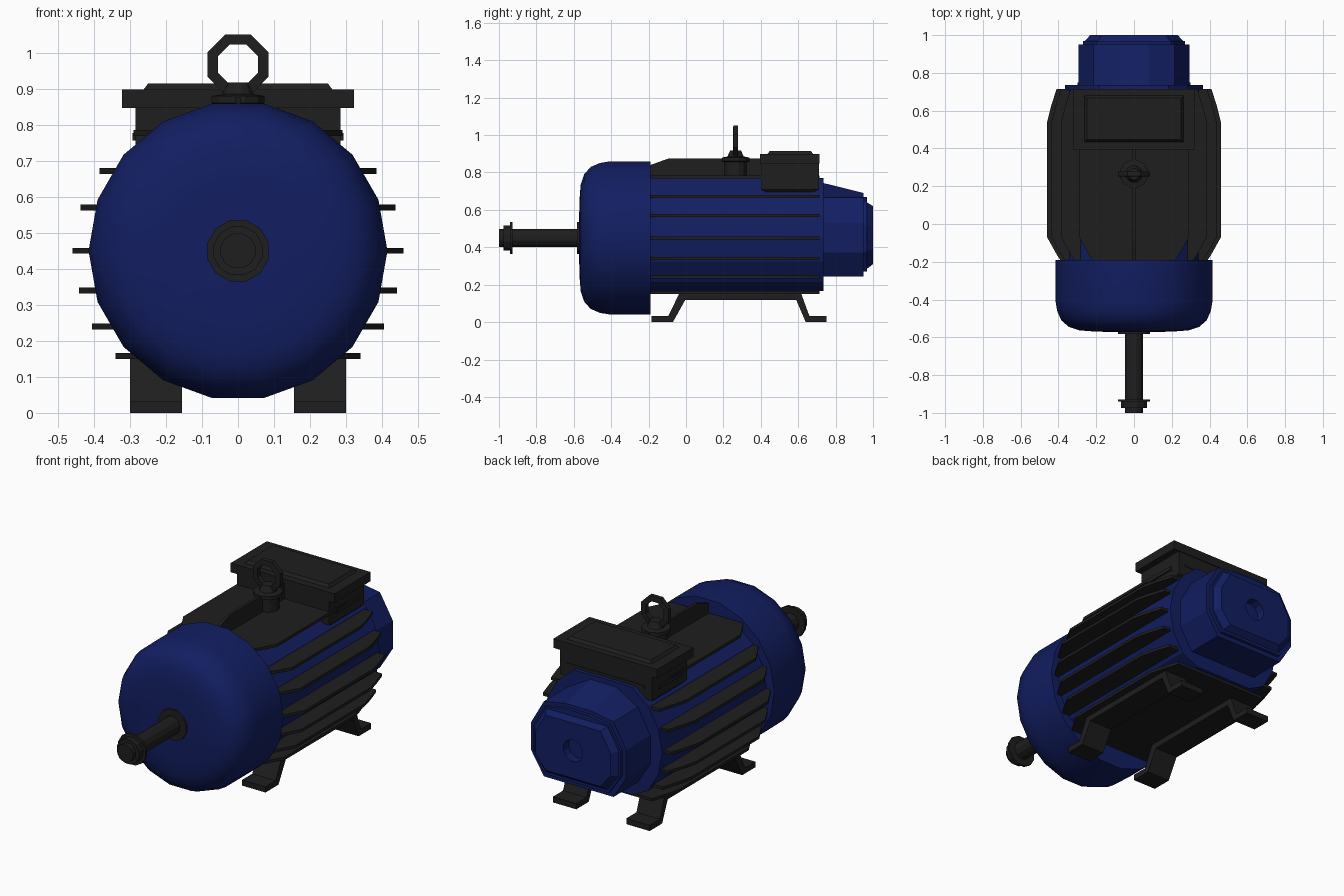
import bpy, bmesh
from math import cos, sin, pi, radians

if "Cube" in bpy.data.objects:
    bpy.data.objects.remove(bpy.data.objects["Cube"])


def material(name, color):
    m = bpy.data.materials.new(name)
    m.diffuse_color = color
    m.use_nodes = True
    m.node_tree.nodes["Principled BSDF"].inputs["Base Color"].default_value = m.diffuse_color
    return m


BLUE = material("blue_paint", (0.006, 0.013, 0.12, 1))
BLACK = material("black_metal", (0.013, 0.013, 0.013, 1))
AXIS = 0.45  # height of the shaft axis


def add(name, bm, mat, smooth=None):
    bmesh.ops.recalc_face_normals(bm, faces=bm.faces)
    me = bpy.data.meshes.new(name)
    bm.to_mesh(me)
    bm.free()
    me.materials.append(mat)
    ob = bpy.data.objects.new(name, me)
    bpy.context.collection.objects.link(ob)
    if smooth:
        bpy.ops.object.select_all(action='DESELECT')
        ob.select_set(True)
        bpy.context.view_layer.objects.active = ob
        bpy.ops.object.shade_smooth_by_angle(angle=radians(smooth))
    return ob


def loft(name, rings, mat, closed=False, smooth=None):
    """Bridge rings of equal point count; cap both ends or close into a loop."""
    bm = bmesh.new()
    rs = [[bm.verts.new(p) for p in ring] for ring in rings]
    n = len(rs[0])
    for a, b in zip(rs, rs[1:] + (rs[:1] if closed else [])):
        for i in range(n):
            j = (i + 1) % n
            bm.faces.new((a[i], a[j], b[j], b[i]))
    if not closed:
        bm.faces.new(rs[0])
        bm.faces.new(rs[-1])
    return add(name, bm, mat, smooth)


def ring_y(r, y, n, z=AXIS, phase=0.0, low=-9, high=9):
    """Polygon around the y direction, flattened at heights low and high."""
    return [(r * cos(phase + 2 * pi * i / n), y,
             min(high, max(low, z + r * sin(phase + 2 * pi * i / n)))) for i in range(n)]


def ring_z(r, z, n, y):
    return [(r * cos(2 * pi * (i + .5) / n), y + r * sin(2 * pi * (i + .5) / n), z) for i in range(n)]


def rect(x, y0, y1, z):
    return [(-x, y0, z), (x, y0, z), (x, y1, z), (-x, y1, z)]


def box(name, x0, x1, y0, y1, z0, z1):
    return loft(name, [[(x0, y0, z), (x1, y0, z), (x1, y1, z), (x0, y1, z)] for z in (z0, z1)], BLACK)


# Front bell cover
bell = [(0.05, -.572), (.20, -.57), (.29, -.563), (.345, -.545), (.385, -.51),
        (.407, -.46), (.415, -.41), (.415, -.19)]
loft("front_cover", [ring_y(r, y, 18) for r, y in bell], BLUE, smooth=35)

# Motor body, flattened above and below
loft("motor_body", [ring_y(.366, y, 18, low=.166, high=.77) for y in (-.2, .735)], BLUE)

# Rear cap with a recessed bearing hole
P = pi / 12
loft("rear_cap", [
    ring_y(.305, .73, 12, phase=P, low=.245, high=.755),
    ring_y(.305, .95, 12, phase=P, low=.245, high=.69),
    ring_y(.28, .95, 12, phase=P, low=.27, high=.67),
    ring_y(.28, .968, 12, phase=P, low=.27, high=.67),
    ring_y(.27, .968, 12, phase=P, low=.285, high=.64),
    ring_y(.24, 1.0, 12, phase=P, low=.31, high=.62),
    ring_y(.062, 1.0, 12, z=.465, phase=P),
    ring_y(.062, .95, 12, z=.465, phase=P)], BLUE)

# Output shaft with collars
shaft = [(.05, -1.0), (.05, -.975), (.07, -.975), (.07, -.94), (.088, -.94), (.088, -.928),
         (.05, -.928), (.05, -.582), (.088, -.582), (.088, -.56)]
loft("shaft", [ring_y(r, y, 12, phase=P) for r, y in shaft], BLACK)

# Cooling fins: full-width plates with tapered ends, including top and bottom plates
for k, (z, w) in enumerate([(.777, .29), (.672, .385), (.57, .437), (.45, .46),
                            (.34, .442), (.24, .405), (.158, .34)]):
    half = [(w - .07, -.19), (w - .05, -.16), (w, -.07), (w, .54), (w - .02, .62), (w - .05, .715)]
    outline = half + [(-x, y) for x, y in reversed(half)]
    loft(f"cooling_fin_{k + 1}", [[(x, y, z + d) for x, y in outline] for d in (-.008, .008)], BLACK)

# Central ridge on the top
ridge = [(-.19, .765), (-.19, .84), (-.09, .876), (.41, .876), (.41, .765)]
loft("top_ridge", [[(x, y, z) for y, z in ridge] for x in (-.008, .008)], BLACK)

# Mounting feet: bent strips
strip = [(-.185, 0), (-.07, 0), (-.005, .117), (.59, .117), (.64, 0), (.75, 0),
         (.75, .032), (.66, .032), (.615, .155), (-.035, .155), (-.095, .032), (-.185, .032)]
for side, s in (("left", -1), ("right", 1)):
    loft(f"{side}_foot_rail", [[(s * x, y, z) for y, z in strip] for x in (.155, .30)], BLACK)

# Terminal box with lid
loft("terminal_box", [rect(.265, .44, .67, .69), rect(.285, .40, .71, .71),
                      rect(.285, .40, .71, .86)], BLACK)
loft("terminal_box_lid", [rect(.322, .395, .715, .847), rect(.322, .395, .715, .898),
                          rect(.262, .435, .68, .898), rect(.25, .447, .668, .914)], BLACK)
for side, s in (("left", -1), ("right", 1)):
    box(f"{side}_box_flange", *sorted((s * .27, s * .293)), .46, .65, .757, .777)

# Lifting eye: boss and octagonal ring
EY = .265
loft("lifting_boss", [ring_z(r, z, 12, EY) for r, z in
                      [(.06, .77), (.06, .855), (.076, .86), (.076, .88), (.045, .885), (.03, .918)]], BLACK)
loft("lifting_eye", [ring_y(r, EY + d, 8, z=.967, phase=pi / 8) for r, d in
                     [(.091, -.012), (.091, .012), (.06, .014), (.06, -.014)]], BLACK, closed=True)
